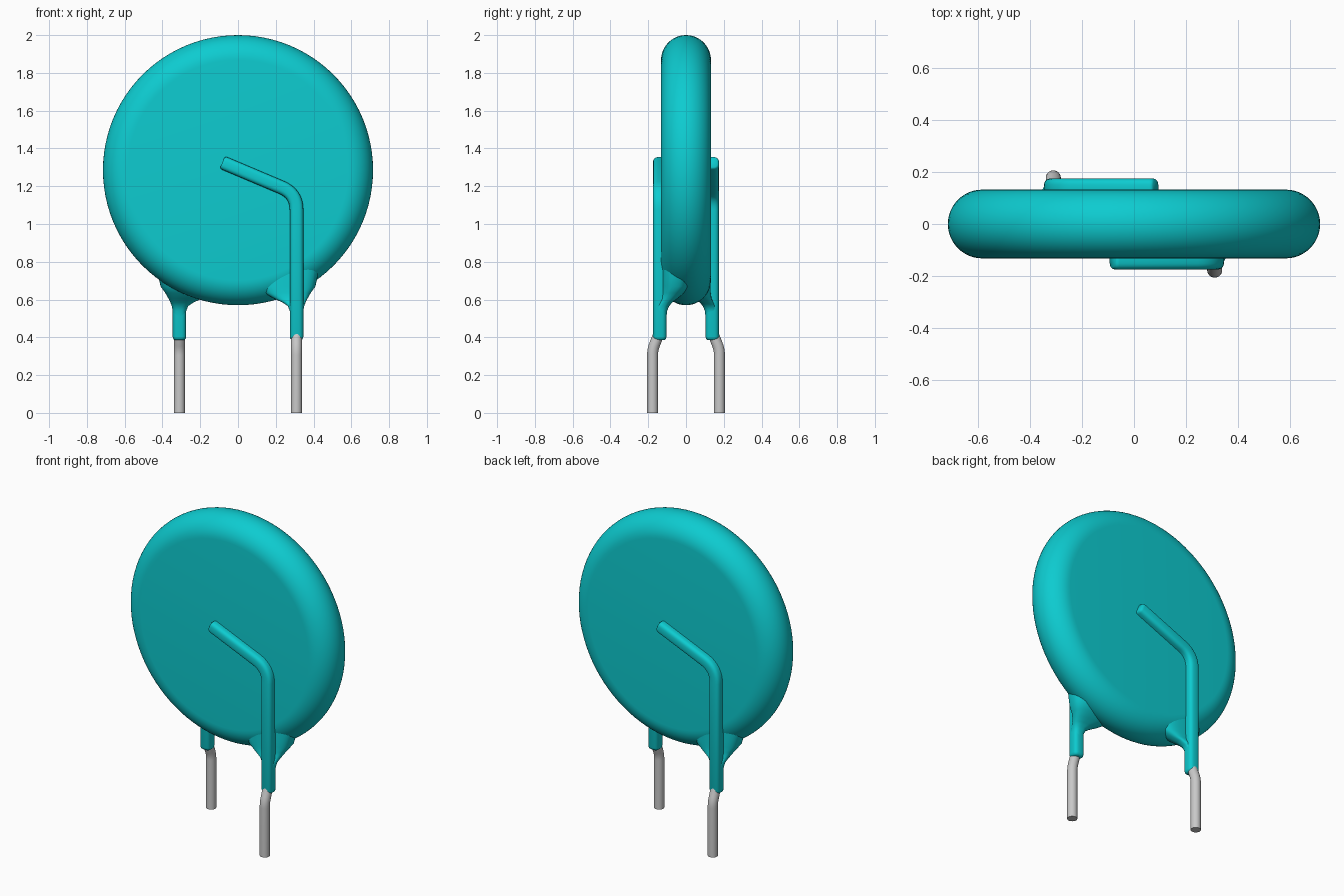
import bpy, bmesh, math
from mathutils import Vector

if "Cube" in bpy.data.objects:
    bpy.data.objects.remove(bpy.data.objects["Cube"], do_unlink=True)


def material(name, rgb):
    m = bpy.data.materials.new(name)
    m.use_nodes = True
    m.diffuse_color = (*rgb, 1)
    m.node_tree.nodes["Principled BSDF"].inputs["Base Color"].default_value = (*rgb, 1)
    return m


TEAL = material("teal coating", (0.004, 0.6, 0.63))
GREY = material("grey metal", (0.58, 0.58, 0.58))


def loft(name, rings, mat, turn=0.0, angle=40):
    """Skin closed rings of points, cap both ends, turn about z."""
    bm = bmesh.new()
    rows = [[bm.verts.new(p) for p in ring] for ring in rings]
    n = len(rows[0])
    for a, b in zip(rows, rows[1:]):
        for i in range(n):
            j = (i + 1) % n
            bm.faces.new((a[i], a[j], b[j], b[i]))
    bm.faces.new(rows[0][::-1])
    bm.faces.new(rows[-1])
    bmesh.ops.recalc_face_normals(bm, faces=bm.faces)
    mesh = bpy.data.meshes.new(name)
    bm.to_mesh(mesh)
    bm.free()
    mesh.materials.append(mat)
    ob = bpy.data.objects.new(name, mesh)
    bpy.context.collection.objects.link(ob)
    ob.rotation_euler.z = turn
    bpy.ops.object.select_all(action="DESELECT")
    ob.select_set(True)
    bpy.context.view_layer.objects.active = ob
    bpy.ops.object.shade_smooth_by_angle(angle=math.radians(angle))
    return ob


def rounded(n, power):
    """Unit superellipse: power 2 is a circle, larger is squarer."""
    pts = []
    for i in range(n):
        t = 2 * math.pi * i / n
        c, s = math.cos(t), math.sin(t)
        pts.append((math.copysign(abs(c) ** (2 / power), c),
                    math.copysign(abs(s) ** (2 / power), s)))
    return pts


def bend(a, corner, b, size, steps=8):
    """Quadratic curve that rounds off a corner between a and b."""
    a, c, b = Vector(a), Vector(corner), Vector(b)
    p, q = c + (a - c).normalized() * size, c + (b - c).normalized() * size
    return [p * (1 - t) ** 2 + c * 2 * t * (1 - t) + q * t * t
            for t in (k / steps for k in range(steps + 1))]


def sweep(path, radii, axis, section):
    """Rings along a flat path; axis is the normal of the path's plane."""
    rings, axis = [], Vector(axis)
    for k, p in enumerate(path):
        tangent = (path[min(k + 1, len(path) - 1)] - path[max(k - 1, 0)]).normalized()
        side = axis.cross(tangent)
        rings.append([p + (side * u + axis * v) * radii[k] for u, v in section])
    return rings


# Disc body: rounded rim profile turned about the y axis
R, H, ZC, SEG = 0.715, 0.132, 1.285, 96
rings = []
for k in range(25):
    t = math.pi * (k / 24 - 0.5)
    r, y = R - H + H * math.cos(t), H * math.sin(t)
    rings.append([Vector((r * math.cos(2 * math.pi * i / SEG), y,
                          ZC + r * math.sin(2 * math.pi * i / SEG))) for i in range(SEG)])
loft("disc_body", rings, TEAL)

# The two leads are the same, half a turn apart
for side, turn in (("front", 0.0), ("back", math.pi)):
    # Coated part of the lead, with rounded ends
    y = -0.139
    low, corner, tip = (0.31, y, 0.385), (0.31, y, 1.16), (-0.083, y, 1.326)
    core = bend(low, corner, tip, 0.085)
    up = Vector((0, 0, 1))
    out = (Vector(tip) - Vector(corner)).normalized()
    path = ([Vector(low), Vector(low) + up * 0.006, Vector(low) + up * 0.018] + core +
            [Vector(tip) - out * 0.015, Vector(tip) - out * 0.005, Vector(tip)])
    radii = [0.024, 0.032, 0.036] + [0.036] * len(core) + [0.036, 0.033, 0.027]
    loft(side + "_coated_lead", sweep(path, radii, (0, 1, 0), rounded(32, 3)), TEAL, turn)

    # Flared web joining the coated lead to the rim: z, x range, y range
    flare = [(0.50, 0.276, 0.344, -0.172, -0.104),
             (0.54, 0.274, 0.346, -0.168, -0.100),
             (0.565, 0.264, 0.350, -0.158, -0.090),
             (0.585, 0.235, 0.358, -0.145, -0.072),
             (0.605, 0.19, 0.368, -0.135, -0.045),
             (0.635, 0.14, 0.385, -0.131, -0.01),
             (0.67, 0.11, 0.41, -0.130, 0.02),
             (0.76, 0.10, 0.43, -0.128, 0.04)]
    rings = [[Vector(((x0 + x1) / 2 + u * (x1 - x0) / 2, (y0 + y1) / 2 + v * (y1 - y0) / 2, z))
              for u, v in rounded(40, 2.6)] for z, x0, x1, y0, y1 in flare]
    loft(side + "_lead_web", rings, TEAL, turn, 60)

    # Bare wire with a small kink up into the coating
    foot, knee, neck, top = [Vector((0.31, a, b)) for a, b in
                             ((-0.177, 0), (-0.177, 0.335), (-0.139, 0.43), (-0.139, 0.48))]
    path = [foot] + bend(foot, knee, neck, 0.03, 5) + bend(knee, neck, top, 0.02, 4) + [top]
    loft(side + "_bare_wire", sweep(path, [0.029] * len(path), (1, 0, 0), rounded(32, 2)), GREY, turn)
